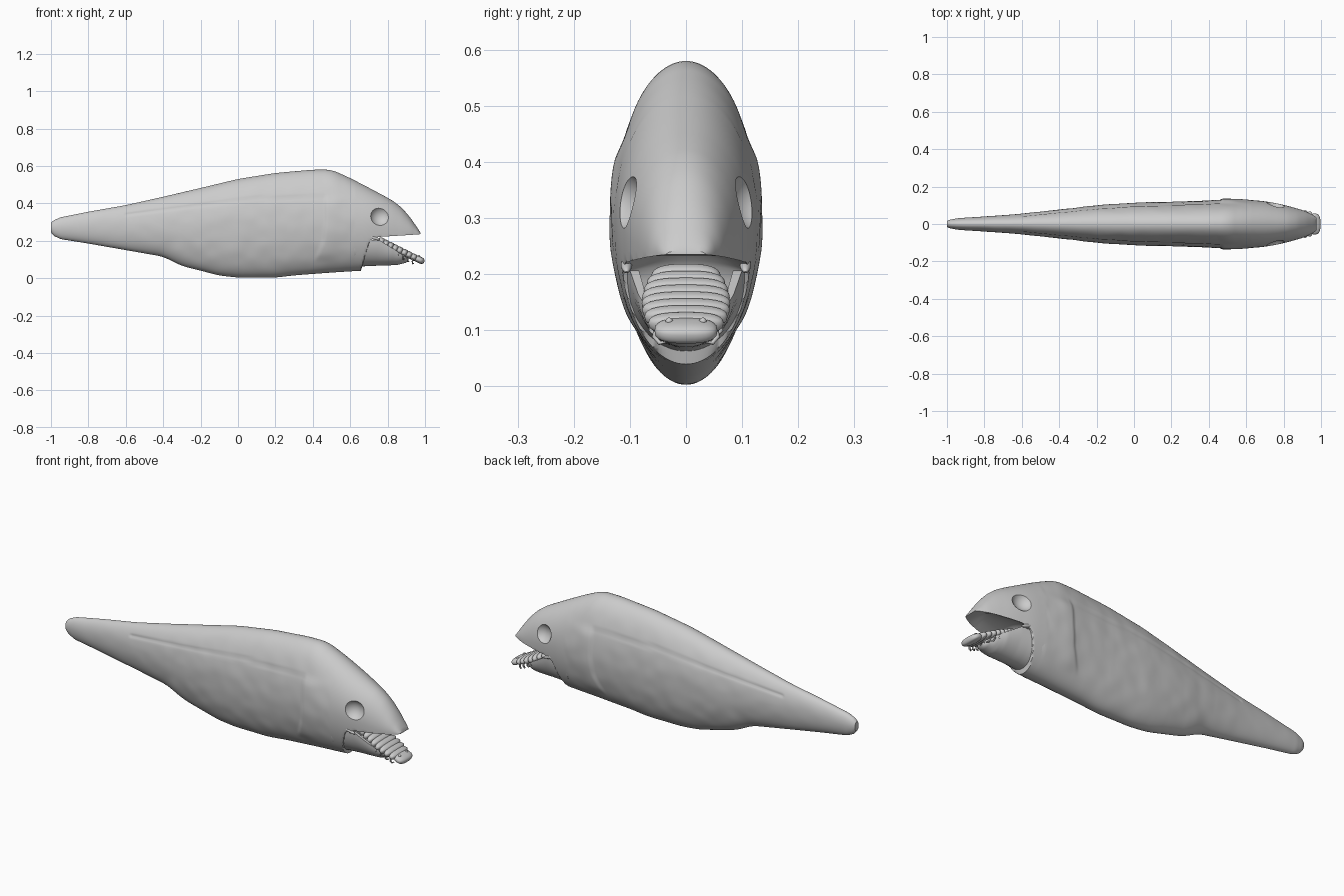
import bpy, bmesh, math
from mathutils import Vector, Matrix, noise

if "Cube" in bpy.data.objects:
    bpy.data.objects.remove(bpy.data.objects["Cube"])


def lerp(pts, x):
    if x <= pts[0][0]:
        return pts[0][1]
    for (a, p), (b, q) in zip(pts, pts[1:]):
        if x <= b:
            return p + (q - p) * (x - a) / (b - a)
    return pts[-1][1]


def soft(pts, x):
    d = max(0.0, min(0.03, x - pts[0][0], pts[-1][0] - x))
    return sum(lerp(pts, x + d * k) for k in (-1, -0.5, 0, 0.5, 1)) / 5


def step(a, b, x):
    t = max(0.0, min(1.0, (x - a) / (b - a)))
    return t * t * (3 - 2 * t)


def smooth(ob, deg=35):
    bpy.ops.object.select_all(action='DESELECT')
    ob.select_set(True)
    bpy.context.view_layer.objects.active = ob
    bpy.ops.object.shade_smooth_by_angle(angle=math.radians(deg))


def make(name, bm):
    bmesh.ops.recalc_face_normals(bm, faces=bm.faces)
    me = bpy.data.meshes.new(name)
    bm.to_mesh(me)
    bm.free()
    ob = bpy.data.objects.new(name, me)
    bpy.context.collection.objects.link(ob)
    return ob


def loft(name, rings):
    bm = bmesh.new()
    vs = [[bm.verts.new(p) for p in r] for r in rings]
    n = len(rings[0])
    for a, b in zip(vs, vs[1:]):
        for i in range(n):
            j = (i + 1) % n
            bm.faces.new((a[i], a[j], b[j], b[i]))
    bm.faces.new(vs[0])
    bm.faces.new(vs[-1])
    return make(name, bm)


# body profiles along x: back, belly, widest height, half width, mouth roof
TOP = [(-1, .295), (-.975, .32), (-.8, .355), (-.6, .39), (-.4, .435), (-.2, .482), (0, .53), (.2, .562),
       (.4, .58), (.5, .58), (.6, .535), (.7, .483), (.8, .43), (.85, .40), (.9, .352), (.95, .285), (.975, .243)]
BELLY = [(-1, .245), (-.975, .213), (-.8, .185), (-.6, .15), (-.4, .115), (-.3, .065), (-.2, .04),
         (-.1, .014), (0, .003), (.2, .003), (.3, .015), (.5, .03), (.66, .04), (.975, .05)]
MID = [(-1, .27), (-.5, .28), (0, .29), (.5, .3), (.75, .28), (.9, .24), (.975, .235)]
WIDE = [(-1, .016), (-.975, .028), (-.6, .055), (-.4, .077), (-.2, .1), (0, .114), (.2, .119), (.4, .125),
        (.5, .13), (.6, .13), (.7, .122), (.8, .103), (.9, .075), (.95, .055), (.975, .035)]
ROOF = [(.655, -.1), (.66, .05), (.705, .2), (.75, .218), (.975, .235)]
GILL = [(.09, .41), (.14, .435), (.2, .46), (.3, .472), (.42, .47)]
LATERAL = [(-.6, .34), (-.2, .39), (.1, .425), (.47, .43)]

rings = []
N, M = 230, 112
for k in range(N + 1):
    x = -1 + 1.975 * k / N
    zt, zb, zc, w = soft(TOP, x), soft(BELLY, x), soft(MID, x), soft(WIDE, x)
    roof = lerp(ROOF, x)
    ring = []
    for i in range(M):
        t = 2 * math.pi * i / M
        c, s = math.cos(t), math.sin(t)
        y, z = w * c, zc + (zt - zc if s > 0 else zc - zb) * s
        # gill cover lip, lateral line groove, slight skin unevenness
        g = lerp(GILL, z)
        band = step(.08, .13, z) * (1 - step(.4, .45, z))
        dy = .007 * band * (step(g - .012, g + .006, x) - step(g + .02, g + .15, x))
        if -.6 < x < .47:
            dy -= .0045 * math.exp(-((z - lerp(LATERAL, x)) / .007) ** 2)
        if x < .62:
            dy += .0025 * noise.noise(Vector((x * 14, abs(y) * 14, z * 14))) * min(1, w / .1)
        y += dy * c
        # flat, slightly arched roof of the mouth
        if z < roof:
            u = max(0, 1 - (y / w) ** 2)
            z = roof + .03 * u * step(.68, .74, x) * (1 - step(.88, .95, x))
        ring.append((x, y, z))
    rings.append(ring)
body = loft("fish_body", rings)

# eye sockets pressed into the head
for sy in (-1, 1):
    bm = bmesh.new()
    bmesh.ops.create_uvsphere(bm, u_segments=40, v_segments=24, radius=.06,
                              matrix=Matrix.Translation((.765, sy * .138, .335)))
    cutter = make("socket_cutter", bm)
    cutter.hide_render = True
    mod = body.modifiers.new("socket", 'BOOLEAN')
    mod.operation, mod.solver, mod.object = 'DIFFERENCE', 'EXACT', cutter
    bpy.context.view_layer.objects.active = body
    bpy.ops.object.modifier_apply(modifier=mod.name)
    bpy.data.objects.remove(cutter)
smooth(body)

# lower jaw: open bowl
JW = [(.62, .113), (.75, .1), (.82, .085), (.87, .065), (.9, .04), (.912, .012)]
JB = [(.62, .06), (.7, .065), (.85, .07), (.9, .083), (.912, .093)]
JR = [(.62, .19), (.7, .203), (.75, .207), (.85, .145), (.9, .112), (.912, .104)]
rings = []
for k in range(41):
    x = .62 + .292 * k / 40
    w, zb, zr = lerp(JW, x), lerp(JB, x), lerp(JR, x)
    arc = [math.pi * (1 + i / 24) for i in range(25)]
    outer = [(x, w * math.cos(t), zr + (zr - zb) * math.sin(t)) for t in arc]
    inner = [(x, .84 * w * math.cos(t), zr + .86 * (zr - zb) * math.sin(t)) for t in reversed(arc)]
    rings.append(outer + inner)
smooth(loft("lower_jaw", rings))

# ridge at each mouth corner
for sy, side in ((-1, "right"), (1, "left")):
    bm = bmesh.new()
    bmesh.ops.create_uvsphere(bm, u_segments=20, v_segments=12, radius=1,
                              matrix=Matrix.Translation((.722, sy * .106, .217))
                              @ Matrix.Rotation(math.radians(18), 4, 'Y') @ Matrix.Diagonal((.04, .01, .009, 1)))
    smooth(make("mouth_corner_" + side, bm))

# segmented parasite lying on the tongue, tilted down and forward
TILT = Matrix.Translation((.76, 0, .196)) @ Matrix.Rotation(math.radians(25), 4, 'Y')


def blob(name, s, size, dz=0):
    bm = bmesh.new()
    bmesh.ops.create_uvsphere(bm, u_segments=32, v_segments=16, radius=1)
    for v in bm.verts:
        p = Vector([math.copysign(abs(a) ** .75, a) for a in v.co])
        v.co = TILT @ Vector((s + p.x * size[0], p.y * size[1], dz + p.z * size[2]))
    smooth(make(name, bm), 50)


HALF = [.062, .07, .075, .078, .079, .078, .074, .067]
for i, hw in enumerate(HALF):
    s = .005 + .0275 * i
    blob(f"parasite_segment_{i + 1}", s, (.0195, hw, .024 - .0008 * i))
    # hooked legs under each segment
    if i > 0:
        for sy in (-1, 1):
            cu = bpy.data.curves.new("parasite_leg", 'CURVE')
            cu.dimensions, cu.bevel_depth, cu.bevel_resolution = '3D', .004, 2
            cu.use_fill_caps = True
            sp = cu.splines.new('POLY')
            path = [(s, .8 * hw, -.01), (s + .004, .85 * hw, -.024), (s + .010, .7 * hw, -.034), (s + .016, .55 * hw, -.03)]
            sp.points.add(3)
            for pt, (a, b, c) in zip(sp.points, path):
                pt.co = (*(TILT @ Vector((a, sy * b, c))), 1)
            sp.points[3].radius = .4
            leg = bpy.data.objects.new("parasite_leg", cu)
            bpy.context.collection.objects.link(leg)
blob("parasite_head", .229, (.031, .056, .018))
for sy in (-1, 1):
    blob("parasite_eye", .222, (.007, .007, .006), .018) if sy == 0 else None
    bm = bmesh.new()
    bmesh.ops.create_uvsphere(bm, u_segments=12, v_segments=8, radius=.007,
                              matrix=TILT @ Matrix.Translation((.222, sy * .03, .015)))
    smooth(make("parasite_eye", bm))
